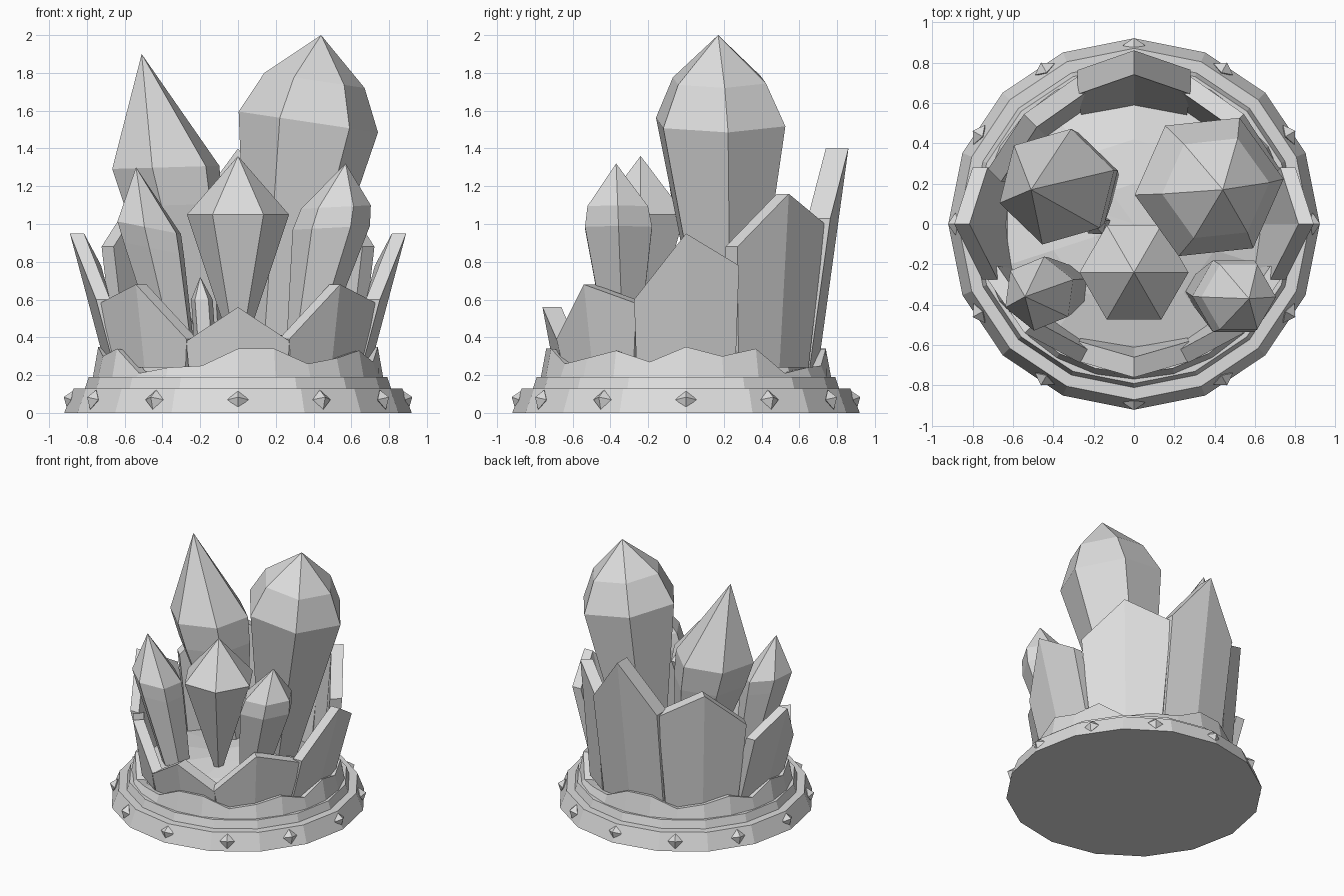
import bpy, bmesh, math
from mathutils import Vector, Matrix

old = bpy.data.objects.get("Cube")
if old:
    bpy.data.objects.remove(old, do_unlink=True)

stone = bpy.data.materials.new("grey_stone")
stone.use_nodes = True
grey = (0.72, 0.72, 0.72, 1)
stone.diffuse_color = grey
stone.node_tree.nodes["Principled BSDF"].inputs["Base Color"].default_value = grey


def finish(name, bm):
    bmesh.ops.recalc_face_normals(bm, faces=bm.faces)
    mesh = bpy.data.meshes.new(name)
    bm.to_mesh(mesh)
    bm.free()
    mesh.materials.append(stone)
    obj = bpy.data.objects.new(name, mesh)
    bpy.context.collection.objects.link(obj)


def loft(name, rings):
    """Bridge equal-sized rings of points; a one-point last ring makes a tip."""
    bm = bmesh.new()
    rows = [[bm.verts.new(p) for p in ring] for ring in rings]
    for a, b in zip(rows, rows[1:]):
        for i in range(len(a)):
            j = (i + 1) % len(a)
            if len(b) == 1:
                bm.faces.new((a[i], a[j], b[0]))
            else:
                bm.faces.new((a[i], a[j], b[j], b[i]))
    bm.faces.new(rows[0])
    if len(rows[-1]) > 2:
        bm.faces.new(rows[-1])
    finish(name, bm)


def circle(radius, z, count):
    steps = [2 * math.pi * i / count - math.pi / 2 for i in range(count)]
    return [(radius * math.cos(a), radius * math.sin(a), z) for a in steps]


# Stepped base
profile = [(.92, 0), (.87, .13), (.81, .13), (.79, .19), (.74, .19)]
loft("stepped_base", [circle(r, z, 16) for r, z in profile])

# Rim with a ragged top edge
rim_heights = [.34, .34, .26, .29, .33, .27, .35, .30, .34, .21, .24, .25] * 2


def ragged(radius, drop):
    return [(x, y, h - drop) for (x, y, _), h in zip(circle(radius, 0, 24), rim_heights)]


loft("ragged_rim", [circle(.77, .18, 24), ragged(.74, 0), ragged(.67, .01),
                    circle(.65, .18, 24)])

# Rocky floor inside the wall
floor = [[(x, y, z + .03 * math.sin(7 * x + 5 * y)) for x, y, z in circle(r, h, 10)]
         for r, h in [(.69, .2), (.66, .28), (.42, .35), (.2, .39)]]
loft("rocky_floor", floor + [[(0, 0, .41)]])

# Studs around the base: double pyramids square to the sloping side
for i in range(12):
    a = math.radians(30 * i)
    bm = bmesh.new()
    for flip in (0, math.pi):
        bmesh.ops.create_cone(bm, segments=4, radius1=.055, radius2=0, depth=.04,
                              matrix=Matrix.Rotation(flip, 4, 'X') @ Matrix.Translation((0, 0, .02)))
    bmesh.ops.remove_doubles(bm, verts=bm.verts, dist=.001)
    bm.transform(Matrix.Translation((.885 * math.cos(a), .885 * math.sin(a), .07))
                 @ Matrix.Rotation(a, 4, 'Z') @ Matrix.Rotation(math.radians(70), 4, 'Y'))
    finish(f"stud_{i + 1}", bm)


# Wall slabs: bent in the middle, leaning out, pointed at the top
def slab(name, angle, lean_r, tops, widen=.025, thick=.1):
    foot, peak = .24, tops[1]
    turn = Matrix.Rotation(math.radians(angle), 3, 'Z')

    def outline(inset):
        points = []
        for side, top in zip((-1, 0, 1), tops):
            pair = []
            for z in (foot, top):
                t = (z - foot) / (peak - foot)
                r = .70 + (lean_r - .70) * t - .045 * abs(side) - inset
                pair.append(turn @ Vector((r, side * (.262 + widen * t), z)))
            points.append(pair)
        return points

    bm = bmesh.new()
    outer, inner = [[[bm.verts.new(p) for p in pair] for pair in outline(inset)]
                    for inset in (0, thick)]
    for k in (0, 1):
        for s in (outer, inner):
            bm.faces.new((s[k][0], s[k + 1][0], s[k + 1][1], s[k][1]))
        for e in (0, 1):
            bm.faces.new((outer[k][e], outer[k + 1][e], inner[k + 1][e], inner[k][e]))
    for k in (0, 2):
        bm.faces.new((outer[k][0], outer[k][1], inner[k][1], inner[k][0]))
    finish(name, bm)


slab("back_slab", 90, .86, (1.03, 1.4, 1.02), thick=.12)
slab("front_slab", -90, .76, (.38, .56, .38))
for part, angle, r, tops, widen, thick in (
        ("back", 45, .77, (.88, 1.16, 1.0), .08, .09),
        ("side", 0, .89, (.6, .95, .78), .025, .075),
        ("front", -45, .765, (.39, .68, .58), .09, .08)):
    slab(f"{part}_left_slab", angle, r, tops, widen, thick)
    slab(f"{part}_right_slab", 180 - angle, r, tops[::-1], widen, thick)


# Crystals: rings along a leaning line, closed by a point; "up" tilts the rings
def crystal(name, foot, tip, rings, spin=0, up=(0, 0, 1), sides=6):
    foot, tip = Vector(foot), Vector(tip)
    axis = tip - foot
    rot = Vector((0, 0, 1)).rotation_difference(Vector(up)).to_matrix()
    rows = []
    for height, radius in rings:
        centre = foot + axis * ((height - foot.z) / axis.z)
        rows.append([centre + rot @ Vector((radius * math.cos(a), radius * math.sin(a), 0))
                     for a in (math.radians(spin + 360 * i / sides) for i in range(sides))])
    loft(name, rows + [[tip]])


crystal("front_crystal", (0, -.24, .3), (0, -.24, 1.36), [(.3, .02), (1.05, .27)])
crystal("tall_left_crystal", (.19, .22, .3), (.44, .17, 2.0),
        [(.3, .14), (1.54, .375), (1.76, .27)], 6, (.15, 0, 1))
crystal("tall_right_crystal", (-.17, .21, .3), (-.51, .17, 1.9),
        [(.3, .1), (1.1, .27), (1.3, .295)], 16, (-.03, 0, 1))
crystal("small_right_crystal", (-.31, -.31, .25), (-.54, -.36, 1.3),
        [(.25, .1), (.87, .175), (.98, .185)], 22, (.2, 0, 1))
crystal("small_left_crystal", (.33, -.33, .25), (.57, -.37, 1.32),
        [(.25, .08), (.98, .205), (1.09, .185)], 0, (-.05, 0, 1))

# Small shard leaning on the floor
crystal("floor_shard", (-.17, 0, .3), (-.2, 0, .72), [(.3, .06), (.6, .06)], 17, sides=5)
